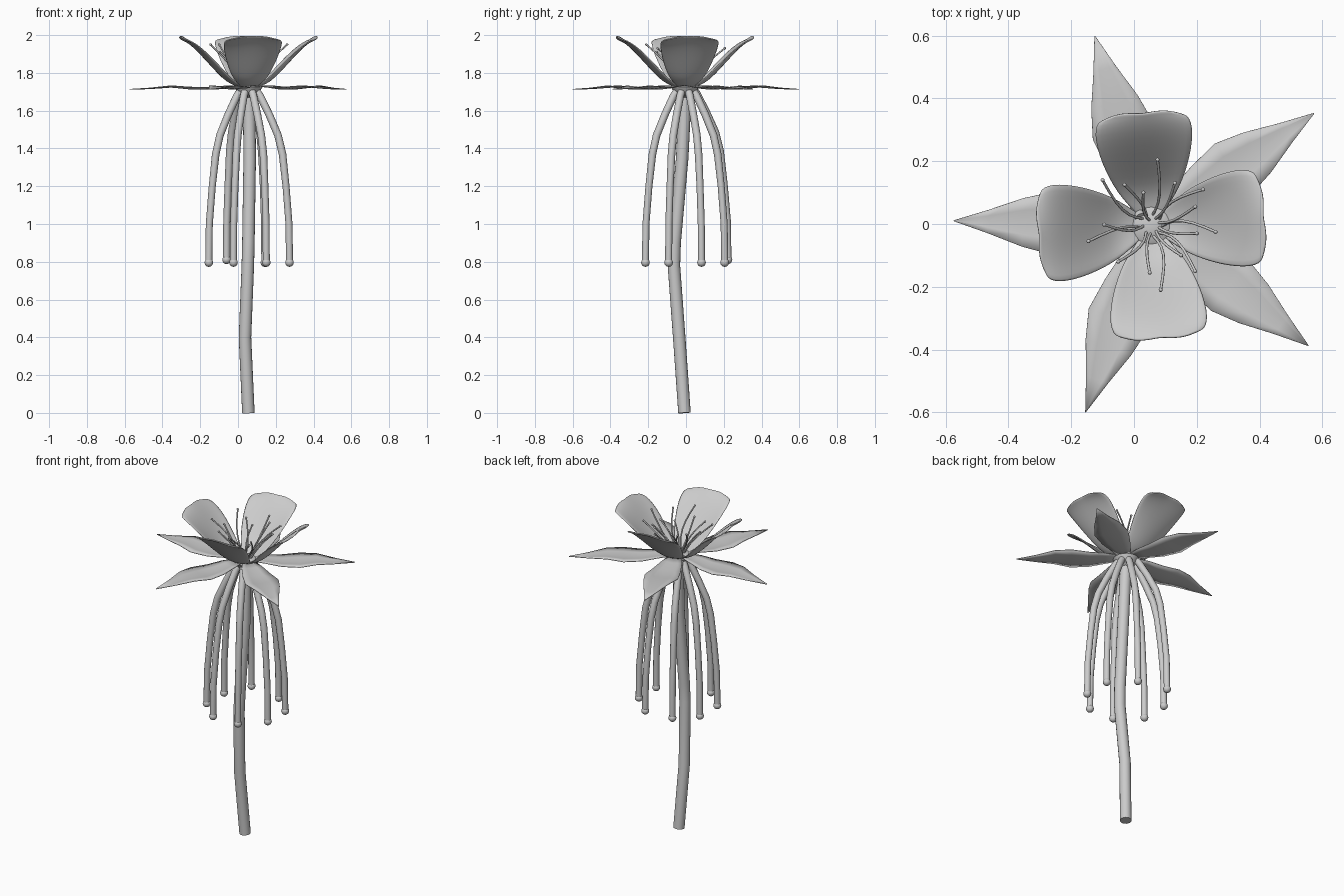
import bpy, bmesh, math
from math import cos, sin, radians
from mathutils import Vector

if "Cube" in bpy.data.objects:
    bpy.data.objects.remove(bpy.data.objects["Cube"])

CX, CY = 0.055, -0.005          # flower axis


def polar(angle, r, side, z):
    """Local radial / sideways / height to world."""
    c, s = cos(angle), sin(angle)
    return Vector((CX + r * c - side * s, CY + r * s + side * c, z))


def finish(bm, name, angle=60):
    bmesh.ops.recalc_face_normals(bm, faces=bm.faces)
    me = bpy.data.meshes.new(name)
    bm.to_mesh(me)
    bm.free()
    ob = bpy.data.objects.new(name, me)
    bpy.context.collection.objects.link(ob)
    bpy.ops.object.select_all(action='DESELECT')
    bpy.context.view_layer.objects.active = ob
    ob.select_set(True)
    bpy.ops.object.shade_smooth_by_angle(angle=radians(angle))
    return ob


def thicken(ob, thickness):
    sol = ob.modifiers.new("thickness", 'SOLIDIFY')
    sol.thickness = thickness
    sol.offset = 0


def tube(bm, pts, radii, sides):
    """Sweep a capped round section along pts."""
    pts = [Vector(p) for p in pts]
    rings = []
    for i, p in enumerate(pts):
        t = (pts[min(i + 1, len(pts) - 1)] - pts[max(i - 1, 0)]).normalized()
        ref = Vector((1, 0, 0)) if abs(t.x) < 0.8 else Vector((0, 1, 0))
        a = (ref - t * ref.dot(t)).normalized()
        b = t.cross(a)
        rings.append([bm.verts.new(p + radii[i] * (a * cos(k * math.tau / sides) + b * sin(k * math.tau / sides)))
                      for k in range(sides)])
    for r0, r1 in zip(rings, rings[1:]):
        for k in range(sides):
            n = (k + 1) % sides
            bm.faces.new((r0[k], r0[n], r1[n], r1[k]))
    bm.faces.new(rings[0])
    bm.faces.new(rings[-1])


def grid(bm, rows):
    vs = [[bm.verts.new(p) for p in row] for row in rows]
    for a, b in zip(vs, vs[1:]):
        for i in range(len(a) - 1):
            bm.faces.new((a[i], a[i + 1], b[i + 1], b[i]))


# Stem, bent gently
bm = bmesh.new()
stem = [(0.055, -0.008, 0), (0.037, -0.036, 0.4), (0.052, -0.064, 0.78), (0.055, -0.06, 0.9),
        (0.062, -0.02, 1.35), (0.06, -0.01, 1.55), (0.055, -0.005, 1.72)]
tube(bm, stem, [0.033] * len(stem), 16)
finish(bm, "stem")

# Receptacle under the petals
bm = bmesh.new()
tube(bm, [(CX, CY, z) for z in (1.67, 1.70, 1.725, 1.745)], [0.036, 0.06, 0.075, 0.05], 20)
finish(bm, "receptacle")

# Eight hanging filaments with ball tips
hang = [(0.03, 1.725), (0.065, 1.68), (0.115, 1.58), (0.163, 1.47), (0.187, 1.37),
        (0.207, 1.2), (0.224, 1.0), (0.227, 0.79)]
for i in range(8):
    bm = bmesh.new()
    ang = radians(22.5 + 45 * i)
    odd = 1.0 if i == 2 else 0.0          # one strays a little
    shift = Vector((0.008, 0, 0)) if i in (0, 5, 6, 7) else Vector((0, 0, 0))
    pts = [polar(ang, r * (1 + 0.12 * odd), 0.02 * odd, z + 0.015 * odd) + shift * min(1, (1.725 - z) * 3)
           for r, z in hang]
    tube(bm, pts, [0.02] * 5 + [0.0185] * 3, 12)
    ball = bmesh.ops.create_uvsphere(bm, u_segments=14, v_segments=8, radius=0.023)
    bmesh.ops.translate(bm, verts=ball["verts"], vec=pts[-1] + Vector((0, 0, 0.006)))
    finish(bm, f"hanging_filament_{i + 1}")

# Five pointed sepals: radius, half width, height
sepal = [(0.03, 0.03, 1.732), (0.12, 0.06, 1.728), (0.21, 0.082, 1.718), (0.315, 0.1, 1.72),
         (0.41, 0.077, 1.728), (0.52, 0.037, 1.718), (0.63, 0.001, 1.713)]
for i in range(5):
    bm = bmesh.new()
    ang = radians(34.6 + 72 * i)
    grid(bm, [[polar(ang, r, w * s, z + 0.01 * (abs(s) - 0.5) * w / 0.1) for s in (-1, -0.5, 0, 0.5, 1)]
              for r, w, z in sepal])
    thicken(finish(bm, f"sepal_{i + 1}"), 0.004)

# Four cupped petals: radius, half width, height, edge lift
petal = [(0.03, 0.035, 1.725, 0.0), (0.07, 0.068, 1.735, 0.015), (0.115, 0.1, 1.757, 0.03),
         (0.16, 0.122, 1.80, 0.035), (0.21, 0.141, 1.855, 0.03), (0.26, 0.153, 1.91, 0.02),
         (0.305, 0.157, 1.955, 0.005), (0.338, 0.15, 1.98, -0.008), (0.357, 0.135, 1.99, -0.015),
         (0.367, 0.112, 1.995, -0.012)]
for i in range(4):
    bm = bmesh.new()
    ang = radians(4.6 + 90 * i)
    rows = []
    for j, (r, w, z, lift) in enumerate(petal):
        t = j / (len(petal) - 1)
        row = []
        for k in range(9):
            s = k / 4 - 1
            notch = 0.01 * (1 - abs(s)) ** 2 * t ** 6 + 0.02 * s ** 4 * t ** 5
            row.append(polar(ang, r - notch, w * s, z + lift * s * s))
        rows.append(row)
    grid(bm, rows)
    ob = finish(bm, f"petal_{i + 1}")
    thicken(ob, 0.009)
    sub = ob.modifiers.new("smooth", 'SUBSURF')
    sub.levels = sub.render_levels = 1

# Stamens fanning from the middle: tip x, y, z
tips = [(0.075, 0.205, 1.93), (-0.1, 0.14, 1.95), (-0.03, 0.125, 1.92), (0.03, 0.1, 1.9),
        (0.13, 0.13, 1.93), (0.22, 0.11, 1.94), (0.195, 0.055, 1.9), (0.26, -0.025, 1.95),
        (0.2, -0.03, 1.9), (0.195, -0.15, 1.93), (0.15, -0.1, 1.88), (0.085, -0.21, 1.95),
        (0.05, -0.155, 1.91), (-0.05, -0.12, 1.92), (-0.145, -0.055, 1.95), (-0.095, -0.002, 1.91)]
for i, tip in enumerate(tips):
    bm = bmesh.new()
    tip = Vector(tip)
    out = Vector((tip.x - CX, tip.y - CY, 0))
    base = Vector((CX, CY, 1.735)) + out * 0.15
    side = Vector((-out.y, out.x, 0)) * (0.12 if i % 2 else -0.08)
    pts = []
    for k in range(7):
        t = k / 6
        pts.append(base.lerp(tip, t) + (side - out * 0.1) * sin(math.pi * t))
    tube(bm, pts, [0.0045] * 7, 8)
    ball = bmesh.ops.create_uvsphere(bm, u_segments=8, v_segments=6, radius=0.0065)
    bmesh.ops.translate(bm, verts=ball["verts"], vec=tip)
    finish(bm, f"stamen_{i + 1}")
